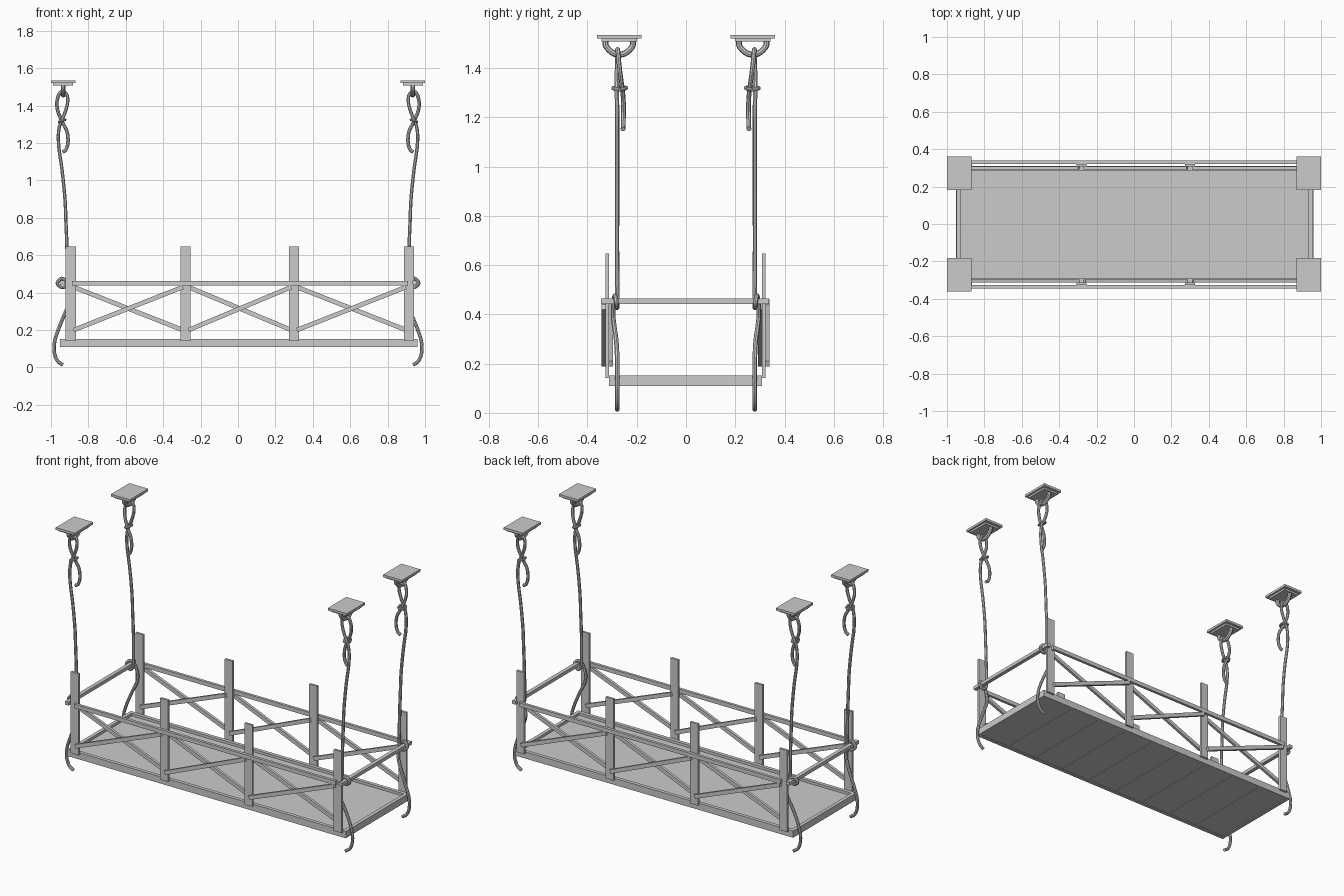
import bpy
from math import atan2, hypot
from mathutils import Vector


def box(name, x0, x1, y0, y1, z0, z1):
    bpy.ops.mesh.primitive_cube_add(size=1, location=((x0 + x1) / 2, (y0 + y1) / 2, (z0 + z1) / 2))
    o = bpy.context.object
    o.name = name
    o.scale = (x1 - x0, y1 - y0, z1 - z0)
    return o


def brace(name, a, b, y0, y1, width=0.024):
    # flat slat running between two (x, z) points
    length = hypot(b[0] - a[0], b[1] - a[1])
    o = box(name, -length / 2, length / 2, y0, y1, -width / 2, width / 2)
    o.location = ((a[0] + b[0]) / 2, (y0 + y1) / 2, (a[1] + b[1]) / 2)
    o.rotation_euler = (0, -atan2(b[1] - a[1], b[0] - a[0]), 0)
    return o


def smooth_path(pts, steps=5):
    # Catmull-Rom interpolation through the points
    p = [Vector(q) for q in pts]
    p = [2 * p[0] - p[1]] + p + [2 * p[-1] - p[-2]]
    out = []
    for i in range(1, len(p) - 2):
        a, b, c, d = p[i - 1:i + 3]
        for s in range(steps):
            t = s / steps
            out.append(0.5 * (2 * b + (c - a) * t + (2 * a - 5 * b + 4 * c - d) * t ** 2
                              + (3 * b - a - 3 * c + d) * t ** 3))
    return out + [p[-2]]


def tube(name, pts, radius, sx, sy, closed=False):
    # points are (outward x, outward y, z), mirrored to the chosen corner
    cu = bpy.data.curves.new(name, 'CURVE')
    cu.dimensions = '3D'
    cu.bevel_depth = radius
    cu.bevel_resolution = 2
    cu.use_fill_caps = True
    path = smooth_path(pts)
    sp = cu.splines.new('POLY')
    sp.points.add(len(path) - 1)
    for q, v in zip(sp.points, path):
        q.co = (v.x * sx, v.y * sy, v.z, 1)
    sp.use_cyclic_u = closed
    o = bpy.data.objects.new(name, cu)
    bpy.context.collection.objects.link(o)
    bpy.ops.object.select_all(action='DESELECT')
    o.select_set(True)
    bpy.context.view_layer.objects.active = o
    bpy.ops.object.convert(target='MESH')
    bpy.ops.object.shade_smooth_by_angle()


# deck: raised rim, floor panel and planks underneath
X0, X1, Y0, Y1 = -0.953, 0.96, -0.313, 0.309
for n, y in (("front", Y0), ("back", Y1 - 0.022)):
    box("deck_rim_" + n, X0, X1, y, y + 0.022, 0.11, 0.152)
for n, x in (("left", X0), ("right", X1 - 0.022)):
    box("deck_rim_" + n, x, x + 0.022, Y0 + 0.022, Y1 - 0.022, 0.11, 0.152)
box("deck_floor", X0 + 0.022, X1 - 0.022, Y0 + 0.022, Y1 - 0.022, 0.125, 0.136)
w = (X1 - X0 - 0.044) / 9
for i in range(9):
    x = X0 + 0.022 + i * w
    box("deck_plank", x + 0.002, x + w - 0.002, Y0 + 0.022, Y1 - 0.022, 0.114, 0.125)

# side fences: posts, long rail and crossed braces
posts = (-0.894, -0.28, 0.3, 0.914)
for name, s, shift in (("front", -1, -0.004), ("back", 1, -0.001)):
    def span(a, b):
        return sorted((s * a + shift, s * b + shift))
    for x in posts:
        box(name + "_post", x - 0.027, x + 0.027, *span(0.309, 0.323), 0.142, 0.648)
    box(name + "_rail", -0.887, 0.91, *span(0.323, 0.34), 0.438, 0.463)
    for a, b in zip(posts, posts[1:]):
        a, b = a + 0.015, b - 0.015
        up, down = ((a, 0.2), (b, 0.43)), ((a, 0.43), (b, 0.2))
        outer, inner = (up, down) if s < 0 else (down, up)
        brace(name + "_outer_brace", *outer, *span(0.323, 0.34))
        brace(name + "_inner_brace", *inner, *span(0.293, 0.309))

# end rails
box("left_end_rail", -0.948, -0.924, -0.345, 0.338, 0.443, 0.464)
box("right_end_rail", 0.934, 0.958, -0.345, 0.338, 0.443, 0.464)

# four hanging assemblies
PX, PY = 0.935, 0.271
hook = [(PX, PY - 0.056, 1.512), (PX, PY - 0.053, 1.488), (PX, PY - 0.027, 1.462),
        (PX, PY, 1.455), (PX, PY + 0.027, 1.462), (PX, PY + 0.053, 1.488), (PX, PY + 0.056, 1.512)]
rope = [
    # loose tail
    (0.938, 0.256, 1.152), (0.92, 0.255, 1.165), (0.909, 0.254, 1.205), (0.914, 0.254, 1.26),
    (0.938, 0.258, 1.31), (0.963, 0.266, 1.37),
    # loop over the hook
    (0.968, 0.272, 1.42), (0.955, 0.276, 1.464), (0.935, 0.278, 1.476), (0.914, 0.28, 1.455),
    (0.912, 0.28, 1.41), (0.93, 0.281, 1.35), (0.949, 0.281, 1.31),
    # long drop
    (0.96, 0.28, 1.25), (0.957, 0.28, 1.17), (0.94, 0.28, 1.05), (0.925, 0.28, 0.9),
    (0.92, 0.28, 0.78), (0.915, 0.28, 0.65), (0.913, 0.279, 0.5),
    # wrap around the end rail
    (0.917, 0.278, 0.445), (0.94, 0.28, 0.427), (0.966, 0.283, 0.45), (0.943, 0.288, 0.476),
    (0.915, 0.293, 0.455), (0.897, 0.296, 0.40), (0.9, 0.291, 0.35),
    # lower end
    (0.925, 0.283, 0.29), (0.958, 0.279, 0.21), (0.98, 0.279, 0.14), (0.982, 0.279, 0.08),
    (0.965, 0.279, 0.035), (0.936, 0.279, 0.013)]
knot = [(0.924, 0.268, 1.325), (0.93, 0.246, 1.322), (0.944, 0.243, 1.318), (0.957, 0.268, 1.312),
        (0.95, 0.292, 1.316), (0.935, 0.295, 1.32), (0.924, 0.27, 1.325)]
for nx, sx in (("left", -1), ("right", 1)):
    for ny, sy in (("front", -1), ("back", 1)):
        tag = ny + "_" + nx
        x, y = PX * sx, PY * sy
        box(tag + "_ceiling_plate", x - 0.065, x + 0.065, y - 0.09, y + 0.09, 1.52, 1.535)
        box(tag + "_lower_plate", x - 0.053, x + 0.053, y - 0.073, y + 0.073, 1.508, 1.52)
        tube(tag + "_hook", hook, 0.012, sx, sy)
        tube(tag + "_rope", rope, 0.0095, sx, sy)
        tube(tag + "_rope_knot", knot, 0.007, sx, sy)
